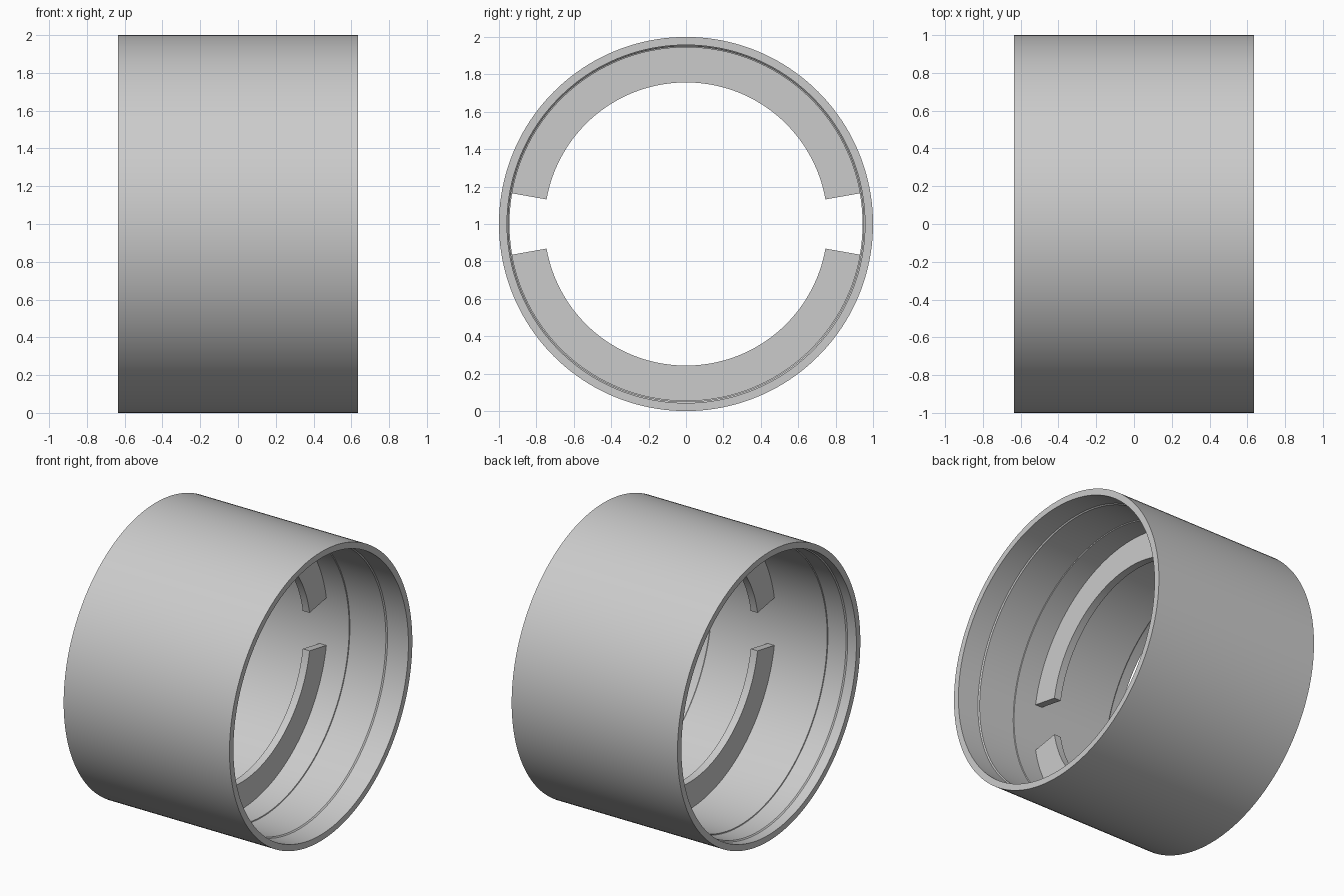
import bpy, bmesh
from math import sin, cos, pi, radians

if "Cube" in bpy.data.objects:
    bpy.data.objects.remove(bpy.data.objects["Cube"])

SEG = 160


def sweep(name, profile, a0, a1, steps):
    """Sweep a closed (x, radius) profile around the x axis at height z = 1."""
    full = abs(a1 - a0 - 2 * pi) < 1e-6
    bm = bmesh.new()
    rings = []
    for i in range(steps if full else steps + 1):
        a = a0 + (a1 - a0) * i / steps
        rings.append([bm.verts.new((x, r * cos(a), 1 + r * sin(a))) for x, r in profile])
    n = len(profile)
    for i in range(steps):
        p, q = rings[i], rings[(i + 1) % len(rings)]
        for j in range(n):
            k = (j + 1) % n
            bm.faces.new((p[j], p[k], q[k], q[j]))
    if not full:
        bm.faces.new(rings[0])
        bm.faces.new(rings[-1])
    bmesh.ops.recalc_face_normals(bm, faces=bm.faces)
    mesh = bpy.data.meshes.new(name)
    bm.to_mesh(mesh)
    bm.free()
    ob = bpy.data.objects.new(name, mesh)
    bpy.context.collection.objects.link(ob)
    bpy.ops.object.select_all(action='DESELECT')
    bpy.context.view_layer.objects.active = ob
    ob.select_set(True)
    bpy.ops.object.shade_smooth_by_angle(angle=radians(25))
    return ob


# Outer sleeve: plain outside, shallow stepped bore inside
sleeve = [(-0.635, 1.0), (0.635, 1.0), (0.635, 0.957),
          (0.475, 0.957), (0.467, 0.950),
          (0.192, 0.950), (0.19, 0.944),
          (-0.42, 0.944), (-0.422, 0.950),
          (-0.56, 0.950), (-0.568, 0.957), (-0.635, 0.957)]
sweep("sleeve", sleeve, 0, 2 * pi, SEG)

# Two inner arc ribs with gaps at the sides
rib = [(-0.026, 0.757), (0.026, 0.757), (0.026, 0.947), (-0.026, 0.947)]
for name, start in (("upper_rib", 10), ("lower_rib", 190)):
    sweep(name, rib, radians(start), radians(start + 160), 72)
